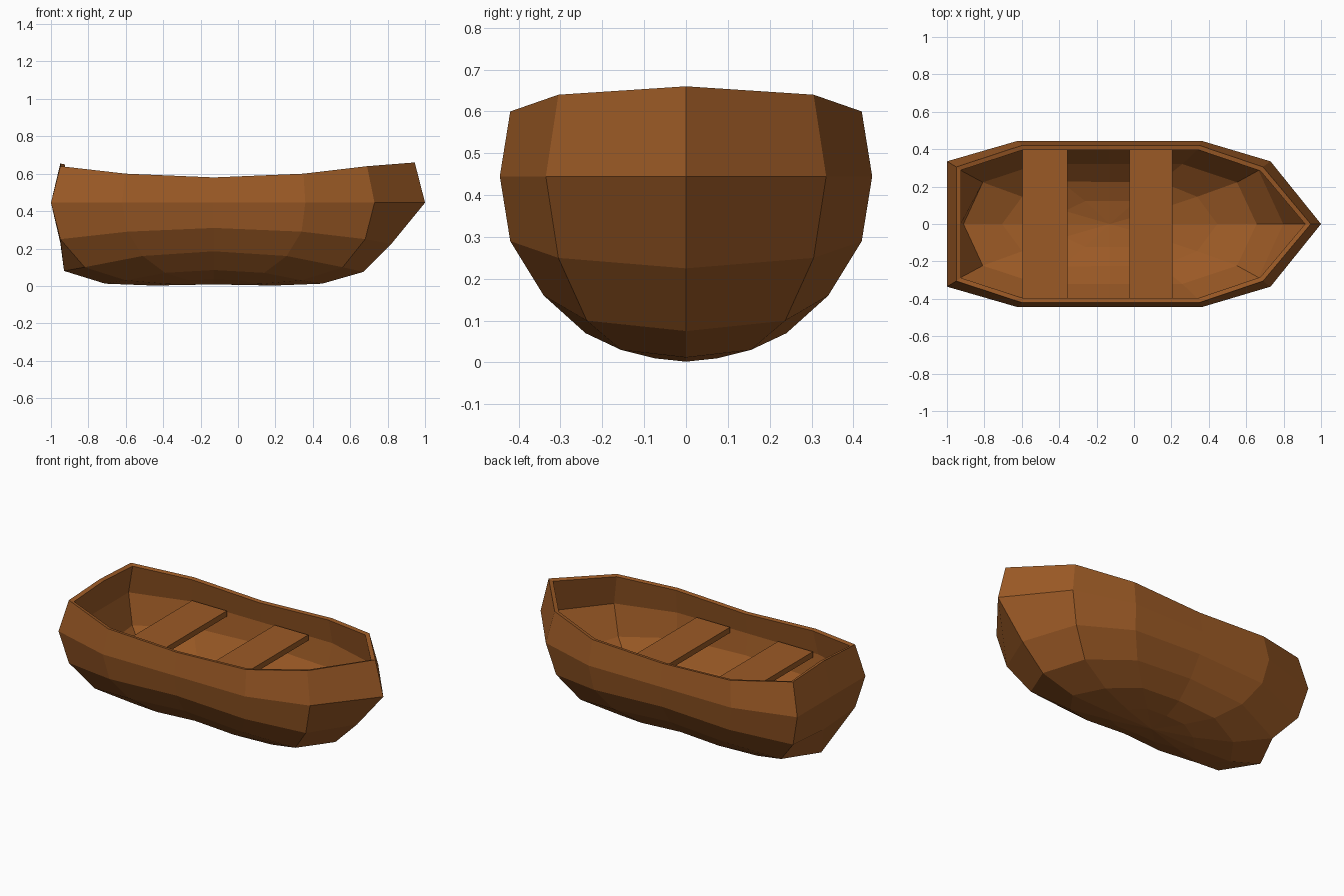
import bpy, bmesh

if "Cube" in bpy.data.objects:
    bpy.data.objects.remove(bpy.data.objects["Cube"])

# Single wood colour
wood = bpy.data.materials.new("brown wood")
wood.diffuse_color = (0.33, 0.102, 0.019, 1)
wood.use_nodes = True
wood.node_tree.nodes["Principled BSDF"].inputs["Base Color"].default_value = wood.diffuse_color

CX = -0.13  # lengthwise centre of the hull rings


def finish(bm, name):
    mesh = bpy.data.meshes.new(name)
    bm.to_mesh(mesh)
    bm.free()
    mesh.materials.append(wood)
    obj = bpy.data.objects.new(name, mesh)
    bpy.context.collection.objects.link(obj)
    return obj


# Hull rings from rim to keel: x of stern centre, stern corner, aft station,
# fore station, bow corner, bow; half widths at corner, station;
# heights at stern centre, corner, station, middle, bow
rings = [
    (-0.95, -0.95, -0.60, 0.35, 0.69, 0.945, 0.305, 0.42, 0.655, 0.64, 0.60, 0.58, 0.66),
    (-1.00, -1.00, -0.62, 0.36, 0.73, 1.00, 0.335, 0.445, 0.445, 0.445, 0.445, 0.445, 0.445),
    (-0.95, -0.95, -0.59, 0.34, 0.68, 0.82, 0.305, 0.42, 0.23, 0.25, 0.29, 0.31, 0.225),
    (-0.93, -0.82, -0.51, 0.26, 0.56, 0.67, 0.237, 0.34, 0.08, 0.10, 0.16, 0.185, 0.075),
    (-0.71, -0.60, -0.39, 0.14, 0.34, 0.45, 0.155, 0.24, 0.012, 0.03, 0.07, 0.085, 0.012),
    (-0.45, -0.37, -0.26, 0.01, 0.11, 0.19, 0.075, 0.13, 0.002, 0.01, 0.03, 0.035, 0.002),
]


def ring_points(r):
    xs, xc, xa, xf, xb, xt, yc, ys, zs, zc, zst, zm, zt = r
    side = [(xc, yc, zc), (xa, ys, zst), (CX, ys, zm), (xf, ys, zst), (xb, yc, zc)]
    mirrored = [(x, -y, z) for x, y, z in reversed(side)]
    return [(xs, 0, zs)] + side + [(xt, 0, zt)] + mirrored


# Hull shell, thickened inwards
bm = bmesh.new()
loops = [[bm.verts.new(p) for p in ring_points(r)] for r in rings]
n = len(loops[0])
for a, b in zip(loops, loops[1:]):
    for i in range(n):
        j = (i + 1) % n
        bm.faces.new((a[i], a[j], b[j], b[i]))
keel = bm.verts.new((CX, 0, 0.008))
for i in range(n):
    bm.faces.new((loops[-1][i], loops[-1][(i + 1) % n], keel))
bm.normal_update()
if keel.link_faces[0].normal.z > 0:
    bmesh.ops.reverse_faces(bm, faces=bm.faces[:])
hull = finish(bm, "hull")
solid = hull.modifiers.new("plank thickness", 'SOLIDIFY')
solid.thickness = 0.025
solid.offset = -1
solid.use_even_offset = True

# Two bench seats across the hull
for name, x0, x1 in (("aft_seat", -0.595, -0.355), ("fore_seat", -0.025, 0.205)):
    bm = bmesh.new()
    bmesh.ops.create_cube(bm, size=1)
    for v in bm.verts:
        v.co = ((x0 + x1) / 2 + v.co.x * (x1 - x0), v.co.y * 0.795, 0.447 + v.co.z * 0.035)
    finish(bm, name)
